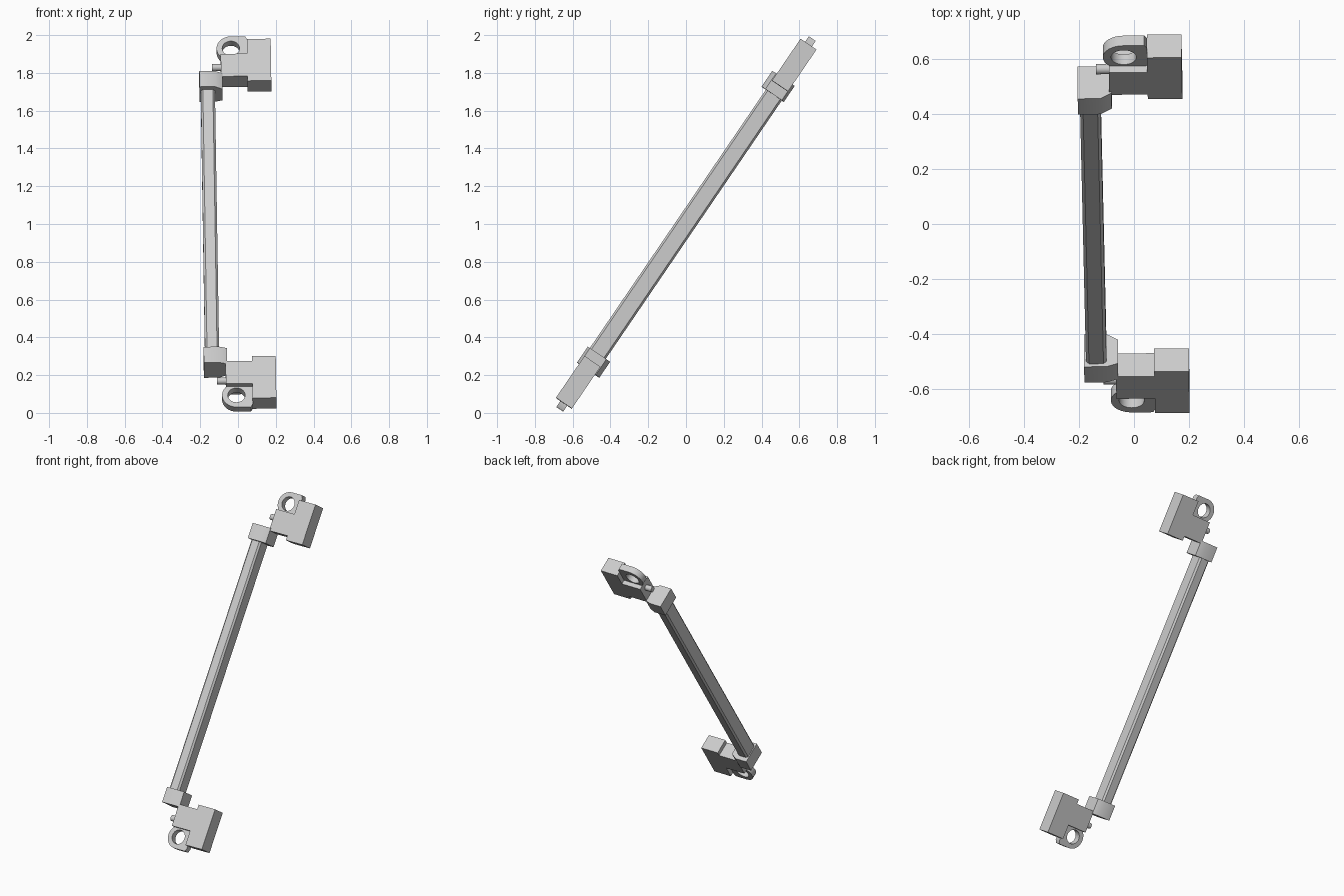
import bpy, bmesh, math
from mathutils import Matrix

cube = bpy.data.objects.get("Cube")
if cube:
    bpy.data.objects.remove(cube, do_unlink=True)

grey = bpy.data.materials.new("plain grey")
grey.use_nodes = True
COLOUR = (0.6, 0.6, 0.6, 1)
grey.diffuse_color = COLOUR
grey.node_tree.nodes["Principled BSDF"].inputs["Base Color"].default_value = COLOUR

# Leaning frame: local z runs along the bar, local -y is its upper front side
LEAN = (Matrix.Translation((0, 0, 1)) @ Matrix.Rotation(math.radians(-34.27), 4, 'X')
        @ Matrix.Rotation(-0.0132, 4, 'Y'))
ENDS = {"upper": LEAN, "lower": LEAN @ Matrix.Rotation(math.pi, 4, 'X')}


def finish(bm, name, frame, smooth=None):
    bmesh.ops.recalc_face_normals(bm, faces=bm.faces)
    bm.transform(frame)
    mesh = bpy.data.meshes.new(name)
    bm.to_mesh(mesh)
    bm.free()
    mesh.materials.append(grey)
    obj = bpy.data.objects.new(name, mesh)
    bpy.context.collection.objects.link(obj)
    if smooth:
        bpy.ops.object.select_all(action='DESELECT')
        obj.select_set(True)
        bpy.context.view_layer.objects.active = obj
        bpy.ops.object.shade_smooth_by_angle(angle=math.radians(smooth))
    return obj


def box(name, frame, x, y, z):
    bm = bmesh.new()
    size = [b - a for a, b in (x, y, z)]
    centre = [(a + b) / 2 for a, b in (x, y, z)]
    bmesh.ops.create_cube(bm, size=1, matrix=Matrix.Translation(centre) @ Matrix.Diagonal((*size, 1)))
    return finish(bm, name, frame)


def prism(name, frame, outline, z0, z1, smooth=None):
    bm = bmesh.new()
    face = bm.faces.new([bm.verts.new((x, y, z0)) for x, y in outline])
    top = bmesh.ops.extrude_face_region(bm, geom=[face])["geom"]
    bmesh.ops.translate(bm, vec=(0, 0, z1 - z0),
                        verts=[v for v in top if isinstance(v, bmesh.types.BMVert)])
    return finish(bm, name, frame, smooth)


def lug(name, frame, cx, cz, radius, hole, x_end, half):
    # Plate with a round left end, a straight right end and a round hole
    n = 32
    bm = bmesh.new()
    rings = []
    for y in (-half, half):
        inner, outer = [], []
        for i in range(n):
            c, s = math.cos(2 * math.pi * i / n), math.sin(2 * math.pi * i / n)
            inner.append(bm.verts.new((cx + hole * c, y, cz + hole * s)))
            if c < 0.01:
                point = (cx + radius * c, y, cz + radius * s)
            else:
                # Project the right half onto the straight sides
                k = min((x_end - cx) / c, radius / max(abs(s), 1e-6))
                point = (cx + k * c, y, cz + k * s)
            outer.append(bm.verts.new(point))
        rings += [outer, inner]
    front_out, front_in, back_out, back_in = rings
    for a, b in ((front_out, front_in), (back_in, back_out),
                 (front_out, back_out), (front_in, back_in)):
        for i in range(n):
            j = (i + 1) % n
            bm.faces.new((a[i], a[j], b[j], b[i]))
    return finish(bm, name, frame, 30)


# Long bar with chamfered edges
left, right, deep, cut = -0.186, -0.111, 0.051, 0.011
bar = [(left + cut, -deep), (right - cut, -deep), (right, cut - deep), (right, deep - cut),
       (right - cut, deep), (left + cut, deep), (left, deep - cut), (left, cut - deep)]
prism("long_bar", LEAN, bar, -0.9, 0.9)

# Matching fittings at both ends
collar = [(-0.193, -0.079), (-0.111, -0.079), (-0.07, -0.055),
          (-0.07, 0.05), (-0.111, 0.064), (-0.193, 0.064)]
for end, frame in ENDS.items():
    prism(end + "_collar", frame, collar, 0.828, 0.929, 40)
    box(end + "_inner_block", frame, (-0.078, 0.063), (-0.051, 0.051), (0.912, 1.056))
    box(end + "_outer_block", frame, (0.062, 0.188), (-0.051, 0.051), (0.882, 1.15))
    lug(end + "_eye_lug", frame, -0.023, 1.111, 0.076, 0.046, 0.063, 0.022)
    # Small round pin on the inner block
    bm = bmesh.new()
    bmesh.ops.create_cone(bm, cap_ends=True, segments=16, radius1=0.019, radius2=0.019, depth=0.05,
                          matrix=Matrix.Translation((-0.1, 0, 1.004)) @ Matrix.Rotation(math.pi / 2, 4, 'Y'))
    finish(bm, end + "_pin", frame, 30)
